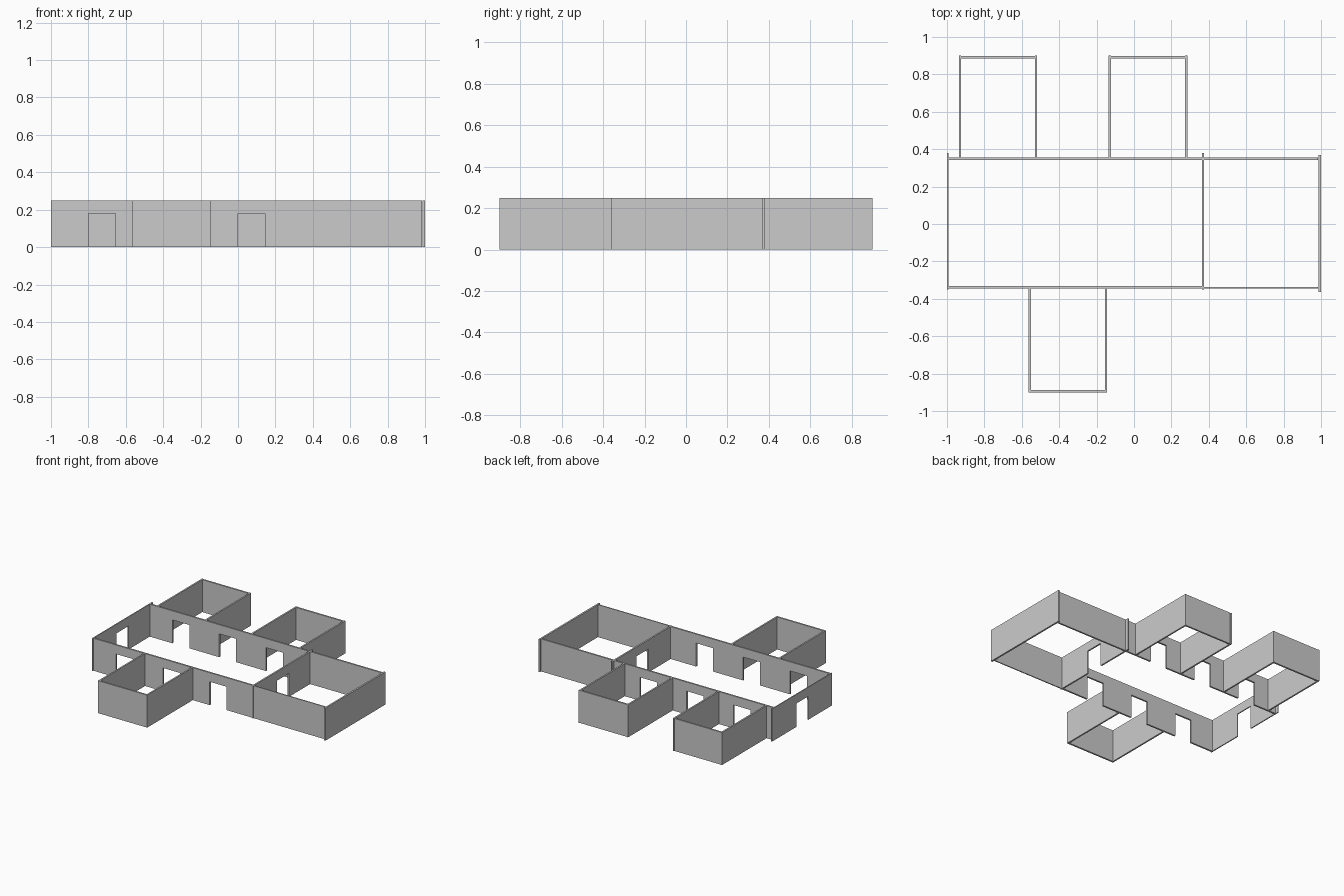
import bpy, bmesh
from mathutils import Vector

if "Cube" in bpy.data.objects:
    bpy.data.objects.remove(bpy.data.objects["Cube"])

H, DOOR_H, DOOR_W, T = 0.25, 0.18, 0.145, 0.013


def wall(name, axis, start, end, centre, doors=(), t=T):
    """Extruded wall elevation running along an axis, notched at each door."""
    pts = [(start, 0)]
    for d in sorted(doors):
        pts += [(d, 0), (d, DOOR_H), (d + DOOR_W, DOOR_H), (d + DOOR_W, 0)]
    pts += [(end, 0), (end, H), (start, H)]
    lo = centre - t / 2
    place = (lambda s, z: (s, lo, z)) if axis == 'X' else (lambda s, z: (lo, s, z))
    bm = bmesh.new()
    face = bm.faces.new([bm.verts.new(place(*p)) for p in pts])
    ext = bmesh.ops.extrude_face_region(bm, geom=[face], use_keep_orig=True)
    verts = [v for v in ext['geom'] if isinstance(v, bmesh.types.BMVert)]
    bmesh.ops.translate(bm, verts=verts, vec=Vector((0, t, 0) if axis == 'X' else (t, 0, 0)))
    bmesh.ops.recalc_face_normals(bm, faces=bm.faces[:])
    mesh = bpy.data.meshes.new(name)
    bm.to_mesh(mesh)
    bm.free()
    obj = bpy.data.objects.new(name, mesh)
    bpy.context.collection.objects.link(obj)
    return obj


# Central hall, long walls with three doors each
hall_doors = (-0.80, -0.40, 0.0)
wall("hall_back_wall", 'X', -0.993, 0.985, 0.349, hall_doors)
wall("hall_front_wall", 'X', -0.993, 0.365, -0.338, hall_doors)

# Hall end walls with one door each
wall("hall_left_wall", 'Y', -0.35, 0.38, -0.996, (-0.06,), t=0.008)
wall("hall_right_wall", 'Y', -0.35, 0.38, 0.369, (-0.06,), t=0.012)

# Large end room
wall("end_room_front_wall", 'X', 0.375, 0.985, -0.341, t=0.008)
wall("end_room_right_wall", 'Y', -0.363, 0.37, 0.993)

# Two side rooms behind the hall
for label, x0, x1 in (("left", -0.93, -0.524), ("right", -0.13, 0.279)):
    wall(f"back_{label}_room_side_a", 'Y', 0.3555, 0.90, x0, t=0.012)
    wall(f"back_{label}_room_side_b", 'Y', 0.3555, 0.90, x1, t=0.012)
    wall(f"back_{label}_room_end", 'X', x0 + 0.006, x1 - 0.006, 0.891)

# Side room in front of the hall
wall("front_room_side_a", 'Y', -0.887, -0.3445, -0.557, t=0.012)
wall("front_room_side_b", 'Y', -0.887, -0.3445, -0.15, t=0.012)
wall("front_room_end", 'X', -0.563, -0.144, -0.8935)
